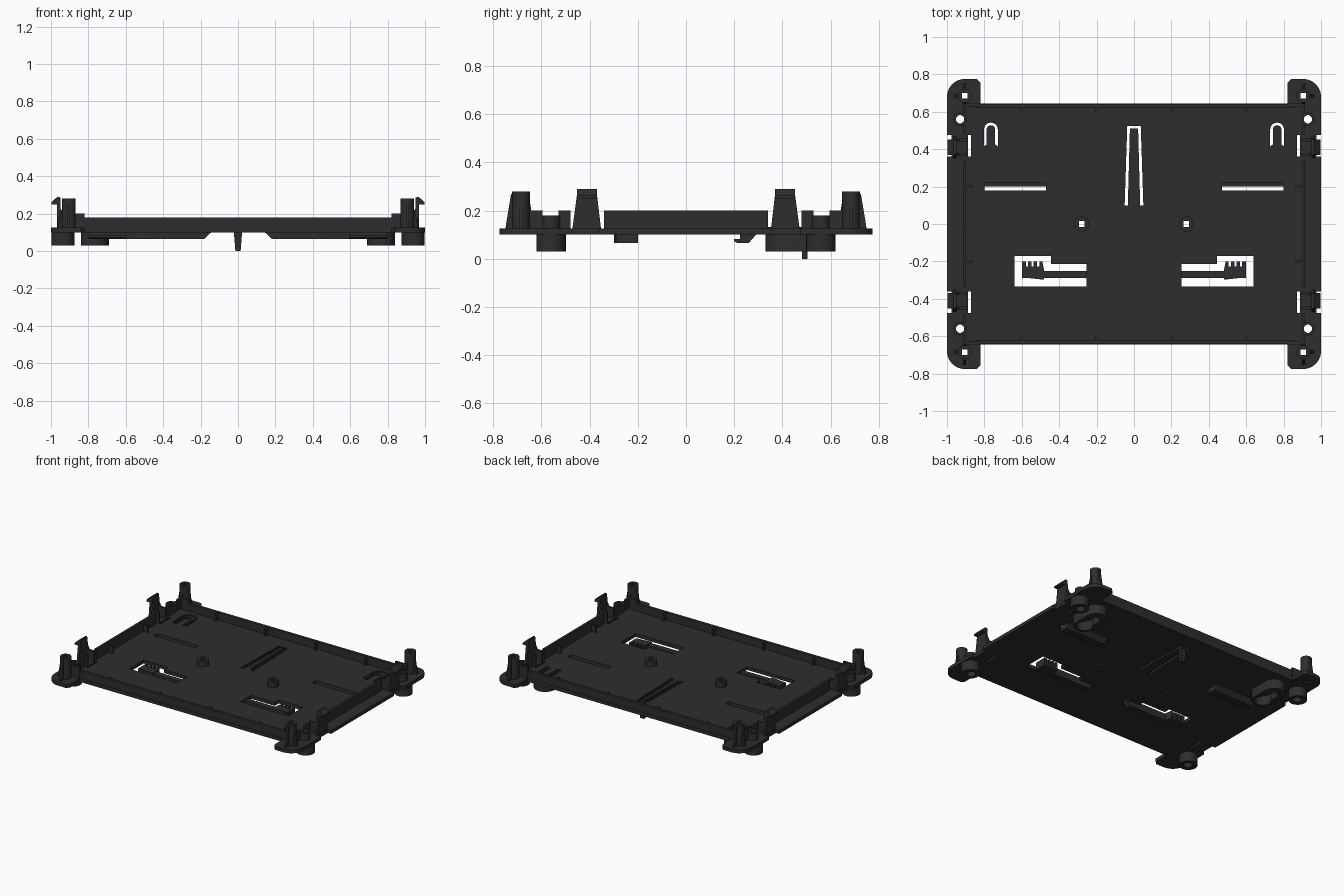
import bpy, bmesh, math
from mathutils import Matrix

cube = bpy.data.objects.get("Cube")
if cube:
    bpy.data.objects.remove(cube, do_unlink=True)

# Single dark plastic
plastic = bpy.data.materials.new("charcoal_plastic")
plastic.use_nodes = True
COL = (0.027, 0.027, 0.027, 1)
plastic.diffuse_color = COL
bsdf = next(n for n in plastic.node_tree.nodes if n.type == 'BSDF_PRINCIPLED')
bsdf.inputs["Base Color"].default_value = COL

# Profile planes: local (u, v, depth) -> world axes
FLAT = Matrix.Identity(4)
YZ = Matrix(((0, 0, 1, 0), (1, 0, 0, 0), (0, 1, 0, 0), (0, 0, 0, 1)))   # depth along +x
XZ = Matrix(((1, 0, 0, 0), (0, 0, -1, 0), (0, 1, 0, 0), (0, 0, 0, 1)))  # depth along -y


def slab(name, loops, a, b, plane=FLAT, mirror=""):
    """Extrude outline loops (inner loops become holes) from depth a to b."""
    cu = bpy.data.curves.new(name, 'CURVE')
    cu.dimensions = '2D'
    cu.fill_mode = 'BOTH'
    cu.extrude = (b - a) / 2
    for pts in loops:
        sp = cu.splines.new('POLY')
        sp.points.add(len(pts) - 1)
        for p, (u, v) in zip(sp.points, pts):
            p.co = (u, v, 0, 1)
        sp.use_cyclic_u = True
    tmp = bpy.data.objects.new(name + "_outline", cu)
    bpy.context.collection.objects.link(tmp)
    deps = bpy.context.evaluated_depsgraph_get()
    me = bpy.data.meshes.new_from_object(tmp.evaluated_get(deps))
    bpy.data.objects.remove(tmp, do_unlink=True)
    bpy.data.curves.remove(cu)
    bm = bmesh.new()
    bm.from_mesh(me)
    bmesh.ops.remove_doubles(bm, verts=bm.verts, dist=1e-5)
    bmesh.ops.transform(bm, matrix=plane @ Matrix.Translation((0, 0, (a + b) / 2)), verts=bm.verts)
    bmesh.ops.recalc_face_normals(bm, faces=bm.faces)
    bm.to_mesh(me)
    bm.free()
    me.name = name
    me.materials.clear()
    me.materials.append(plastic)
    ob = bpy.data.objects.new(name, me)
    bpy.context.collection.objects.link(ob)
    if mirror:
        m = ob.modifiers.new("mirror", 'MIRROR')
        m.use_axis = ("x" in mirror, "y" in mirror, False)
        m.use_mirror_merge = False
    for o in bpy.context.selected_objects:
        o.select_set(False)
    ob.select_set(True)
    bpy.context.view_layer.objects.active = ob
    bpy.ops.object.shade_smooth_by_angle(angle=math.radians(35))
    return ob


def arc(cx, cy, r, a0, a1, n=10):
    return [(cx + r * math.cos(math.radians(a0 + (a1 - a0) * i / n)),
             cy + r * math.sin(math.radians(a0 + (a1 - a0) * i / n))) for i in range(n + 1)]


def circle(cx, cy, r, n=28):
    return arc(cx, cy, r, 0, 360, n)[:-1]


def rect(x0, x1, y0, y1):
    return [(x0, y0), (x1, y0), (x1, y1), (x0, y1)]


def square(cx, cy, h=0.015):
    return rect(cx - h, cx + h, cy - h, cy + h)


def flip(pts, sx, sy=1):
    return [(sx * x, sy * y) for x, y in pts]


FLOOR, TOP = 0.10, 0.125

# Floor outline: one quadrant, reflected round the centre
quad = ([(0.82, 0.645), (0.82, 0.755), (0.84, 0.775)] + arc(0.905, 0.68, 0.095, 90, 0)
        + [(1.0, 0.475), (0.975, 0.475), (0.975, 0.36), (1.0, 0.36)])
outline = quad + flip(quad, 1, -1)[::-1] + flip(quad, -1, -1) + flip(quad, -1)[::-1]

# Openings on the +x half
keyhole_gap = ([(0.802, 0.415)] + arc(0.765, 0.505, 0.037, 0, 180)
               + [(0.728, 0.415), (0.742, 0.425)] + arc(0.765, 0.505, 0.023, 180, 0) + [(0.788, 0.425)])
half = [keyhole_gap,
        rect(0.47, 0.80, 0.18, 0.22),
        square(0.28, 0),
        [(0.255, -0.335), (0.64, -0.335), (0.64, -0.17), (0.445, -0.17), (0.445, -0.215), (0.255, -0.215)]]
for s in (1, -1):
    half += [circle(0.93, s * 0.56, 0.022), square(0.905, s * 0.685),
             flip(rect(0.872, 0.887, 0.36, 0.475), 1, s)]
tongue_gap = [(-0.05, 0.10), (-0.036, 0.525), (0.036, 0.525), (0.05, 0.10),
              (0.033, 0.10), (0.022, 0.51), (-0.022, 0.51), (-0.033, 0.10)]
slab("floor_plate", [outline, tongue_gap] + half + [flip(h, -1) for h in half], FLOOR, TOP)

# Perimeter walls
slab("long_wall", [rect(-0.85, 0.85, 0.622, 0.642)], TOP, 0.18, mirror="y")
slab("wall_corner", [rect(0.82, 0.912, 0.628, 0.645)], TOP, 0.20, mirror="xy")
slab("side_wall", [rect(0.897, 0.914, -0.34, 0.34)], TOP, 0.20, mirror="x")
slab("side_wall_inner_end", [rect(0.897, 0.914, 0.48, 0.53)], TOP, 0.20, mirror="xy")
slab("side_wall_outer_end", [rect(0.897, 0.914, 0.595, 0.645)], TOP, 0.20, mirror="xy")
for i, x in enumerate((0.2, 0.6)):
    slab(f"long_wall_rib_{i + 1}", [rect(x - 0.006, x + 0.006, 0.595, 0.625)], TOP, 0.175, mirror="xy")
slab("side_wall_rib", [rect(0.862, 0.90, 0.194, 0.206)], TOP, 0.175, mirror="xy")

# Corner posts with gussets
slab("corner_post", [circle(0.905, 0.685, 0.037), square(0.905, 0.685)], TOP, 0.28, mirror="xy")
slab("post_outer_gusset", [[(0.718, TOP), (0.75, TOP), (0.726, 0.27), (0.718, 0.27)]],
     0.897, 0.913, YZ, "xy")
slab("post_inner_gusset", [[(0.652, TOP), (0.635, TOP), (0.642, 0.20), (0.652, 0.26)]],
     0.897, 0.913, YZ, "xy")
slab("post_side_gusset", [[(0.938, TOP), (0.962, TOP), (0.945, 0.22), (0.938, 0.22)]],
     -0.693, -0.677, XZ, "xy")

# Screw posts above and round feet below
slab("screw_post", [circle(0.93, 0.56, 0.036), circle(0.93, 0.56, 0.022)], TOP, 0.18, mirror="xy")
slab("foot", [circle(0.936, 0.56, 0.061), circle(0.93, 0.56, 0.03)], 0.03, FLOOR, mirror="xy")
slab("centre_post", [circle(0.28, 0, 0.04), square(0.28, 0)], TOP, 0.165, mirror="x")

# Snap clips on the sides: flared blade, barbed top, two buttresses
slab("snap_blade", [[(0.35, FLOOR), (0.475, FLOOR), (0.452, 0.27), (0.452, 0.287),
                     (0.37, 0.287), (0.37, 0.27)]], 0.95, 0.968, YZ, "xy")
slab("snap_barb", [[(0.966, 0.29), (0.955, 0.29), (0.955, 0.25), (0.996, 0.25), (0.996, 0.262)]],
     -0.452, -0.37, XZ, "xy")
for i, y in enumerate((0.372, 0.449)):
    slab(f"snap_buttress_{i + 1}", [[(0.892, TOP), (0.955, TOP), (0.955, 0.24), (0.935, 0.20), (0.892, 0.20)]],
         -y - 0.007, -y + 0.007, XZ, "xy")

# Keyhole hanger bosses under the floor
capsule = arc(0.765, 0.525, 0.075, 0, 180, 14) + arc(0.765, 0.405, 0.075, 180, 360, 14)
keyhole = arc(0.765, 0.505, 0.037, 0, 180) + arc(0.765, 0.405, 0.056, 131, 409, 18)
slab("keyhole_boss", [capsule, keyhole], 0.03, FLOOR, mirror="x")
rim = arc(0.765, 0.525, 0.055, 0, 180, 14)
slab("keyhole_rim", [[(0.82, 0.42)] + rim + [(0.71, 0.42), (0.72, 0.43)]
                     + arc(0.765, 0.525, 0.045, 180, 0, 14) + [(0.81, 0.43)]],
     TOP, TOP + 0.008, mirror="x")

# Fixed rail hooks under the slots
slab("rail_hook", [[(0.225, FLOOR + 0.005), (0.225, 0.082), (0.20, 0.082), (0.20, 0.072),
                    (0.215, 0.065), (0.26, 0.065), (0.295, FLOOR + 0.005)]], 0.47, 0.80, YZ, "x")

# Sprung rail arms with toothed ends
slab("spring_arm", [[(0.14, FLOOR + 0.003), (0.18, 0.065), (0.60, 0.065), (0.60, 0.115), (0.255, 0.115),
                     (0.25, FLOOR + 0.003)]], 0.25, 0.29, XZ, "x")
comb = [(0.48, -0.298), (0.60, -0.285), (0.60, -0.20)]
for x in (0.578, 0.548, 0.518):
    comb += [(x, -0.20), (x, -0.228), (x - 0.012, -0.228), (x - 0.012, -0.20)]
slab("arm_teeth", [comb + [(0.49, -0.20), (0.48, -0.25)]], 0.065, 0.12, mirror="x")

# Centre latch tongue: stiffening ribs and locking tab
slab("tongue_rib", [[(0.018, 0.12), (0.026, 0.12), (0.019, 0.50), (0.011, 0.50)]],
     TOP, TOP + 0.008, mirror="x")
slab("tongue_tab", [[(-0.022, FLOOR), (-0.014, 0.0), (0.014, 0.0), (0.022, FLOOR)]],
     -0.505, -0.482, XZ)
